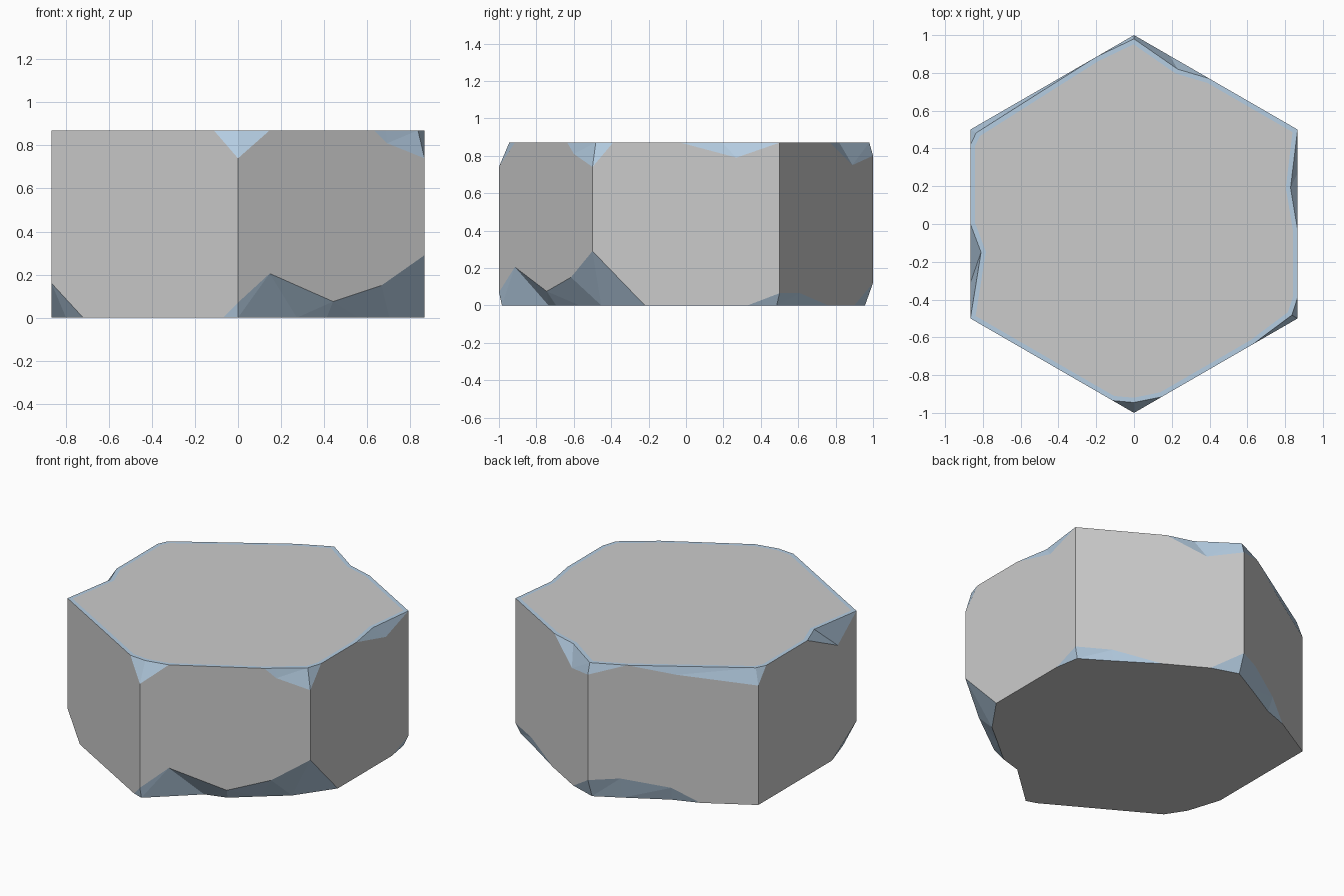
import bpy, bmesh
from math import sin, cos, radians, floor
from mathutils import Vector

if "Cube" in bpy.data.objects:
    bpy.data.objects.remove(bpy.data.objects["Cube"])

HEIGHT = 0.87

# Chips along each rim: (position in sides from the front corner, depth down the
# wall, inward scale of the cut, optional position of the inner point)
TOP = [(0, .13, .945), (.17, 0, 1), (.73, 0, 1), (.80, .06, .99), (1, .13, .965),
       (1.11, 0, 1), (1.47, 0, 1), (1.77, .08, .957, 1.7), (2, 0, 1), (2.54, 0, 1),
       (2.78, .12, .953, 2.72), (3, .07, .98), (3.23, 0, 1), (3.52, .05, .987),
       (4, .10, .965), (4.08, 0, 1), (4.5, 0, 1), (4.81, .15, .935, 4.66),
       (5, 0, 1), (5.87, 0, 1)]
BOTTOM = [(0, .07, .984), (.17, .205, .893, .354), (.51, .075, .932), (.77, .15, .893, .724),
          (1, .29, .859, .945), (1.28, 0, 1), (1.83, 0, 1), (2, .065, .97),
          (2.22, .065, .98), (2.52, 0, 1), (2.8, 0, 1), (3, .12, .957),
          (3.19, .138, .962), (3.49, .09, .966), (3.66, 0, 1), (4, 0, 1),
          (4.75, 0, 1), (5, .16, .922), (5.17, 0, 1), (5.92, 0, 1)]


def corner(i):
    a = radians(60 * i - 90)
    return Vector((cos(a), sin(a), 0))


def perimeter(t):
    i = floor(t)
    return corner(i).lerp(corner(i + 1), t - i)


bm = bmesh.new()


def rim(chips, z, direction):
    """Make the wall loop and inner loop of one rim, with its chip faces."""
    wall, inner = [], []
    for t, depth, k, *slide in chips:
        p = perimeter(t)
        w = bm.verts.new((p.x, p.y, z + direction * depth))
        v = w
        if depth:
            q = perimeter(slide[0] if slide else t) * k
            v = bm.verts.new((q.x, q.y, z))
        wall.append(w)
        inner.append(v)
    for a in range(len(chips)):
        b = (a + 1) % len(chips)
        loop = list(dict.fromkeys((wall[a], wall[b], inner[b], inner[a])))
        if len(loop) > 2:
            f = bm.faces.new(loop)
            f.material_index = 1
    return wall, bm.faces.new(inner)


top_wall, top_face = rim(TOP, HEIGHT, -1)
bottom_wall, bottom_face = rim(BOTTOM, 0, 1)


def side_points(chips, wall, i):
    pts = [v for c, v in zip(chips, wall) if i <= c[0] <= i + 1]
    return pts + [wall[0]] if i == 5 else pts


# Six flat walls between the two chipped rims
for i in range(6):
    bm.faces.new(side_points(BOTTOM, bottom_wall, i)
                 + side_points(TOP, top_wall, i)[::-1])

bmesh.ops.recalc_face_normals(bm, faces=bm.faces)

# Thin worn border around the top
border = bmesh.ops.inset_region(bm, faces=[top_face], thickness=0.025, use_even_offset=True)
for f in border["faces"]:
    f.material_index = 1
# Chips are creased triangles
bmesh.ops.triangulate(bm, faces=[f for f in bm.faces if f.material_index == 1])

mesh = bpy.data.meshes.new("hexagonal_stone_tile")
bm.to_mesh(mesh)
bm.free()
tile = bpy.data.objects.new("hexagonal_stone_tile", mesh)
bpy.context.collection.objects.link(tile)

for name, color in (("stone", (.8, .8, .8, 1)), ("worn_edge", (.46, .61, .76, 1))):
    mat = bpy.data.materials.new(name)
    mat.diffuse_color = color
    mat.use_nodes = True
    mat.node_tree.nodes["Principled BSDF"].inputs["Base Color"].default_value = mat.diffuse_color
    mesh.materials.append(mat)
